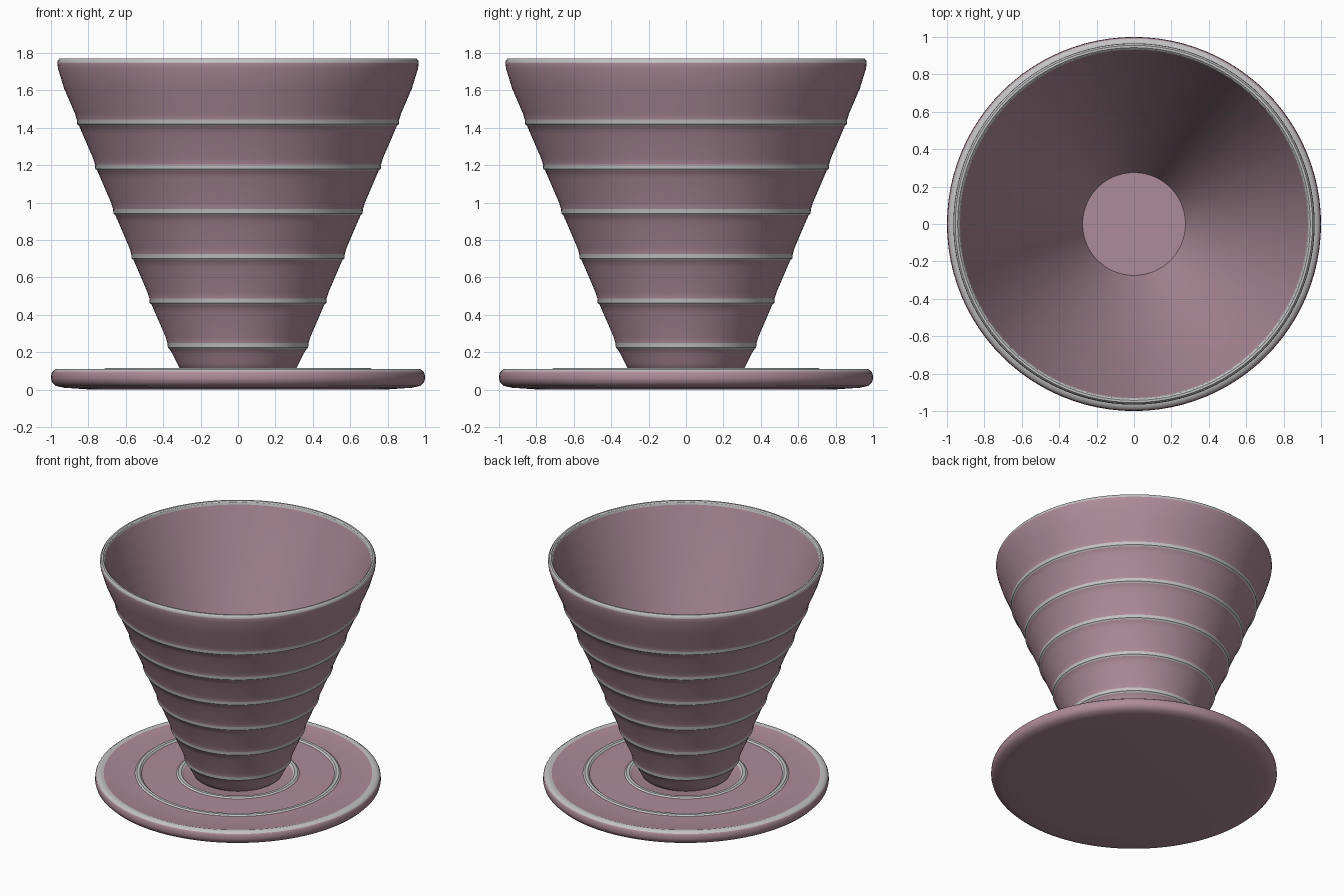
import bpy, bmesh, math

SEGMENTS = 96
PINK, GREY = 0, 1

cube = bpy.data.objects.get("Cube")
if cube:
    bpy.data.objects.remove(cube, do_unlink=True)


def make_material(name, colour):
    mat = bpy.data.materials.new(name)
    mat.use_nodes = True
    mat.diffuse_color = colour
    mat.node_tree.nodes["Principled BSDF"].inputs["Base Color"].default_value = colour
    return mat


materials = [make_material("dusty pink", (0.42, 0.26, 0.315, 1)),
             make_material("light grey", (0.55, 0.54, 0.55, 1))]


def lathe(name, profile):
    """Spin (radius, height, colour of the band ending here) about z."""
    bm = bmesh.new()
    rows = []
    for r, z, _ in profile:
        count = SEGMENTS if r > 0 else 1
        rows.append([bm.verts.new((r * math.cos(2 * math.pi * i / SEGMENTS),
                                   r * math.sin(2 * math.pi * i / SEGMENTS), z))
                     for i in range(count)])
    for low, high, point in zip(rows, rows[1:], profile[1:]):
        for i in range(SEGMENTS):
            j = (i + 1) % SEGMENTS
            corners = [low[i % len(low)], low[j % len(low)],
                       high[j % len(high)], high[i % len(high)]]
            face = bm.faces.new(list(dict.fromkeys(corners)))
            face.material_index = point[2]
    bmesh.ops.recalc_face_normals(bm, faces=bm.faces)
    mesh = bpy.data.meshes.new(name)
    bm.to_mesh(mesh)
    bm.free()
    for mat in materials:
        mesh.materials.append(mat)
    obj = bpy.data.objects.new(name, mesh)
    bpy.context.collection.objects.link(obj)
    bpy.ops.object.select_all(action="DESELECT")
    obj.select_set(True)
    bpy.context.view_layer.objects.active = obj
    bpy.ops.object.shade_smooth_by_angle(angle=math.radians(35))
    return obj


# Saucer: rounded edge, grey rim and two raised grey rings round a shallow seat
saucer = [(0, 0, PINK), (0.78, 0, PINK), (0.93, 0.01, PINK), (0.975, 0.02, PINK),
          (0.995, 0.04, PINK), (1, 0.06, PINK), (0.998, 0.085, PINK),
          (0.992, 0.097, PINK), (0.975, 0.109, GREY), (0.955, 0.111, GREY),
          (0.94, 0.106, GREY)]
for outer, inner in ((0.72, 0.675), (0.43, 0.385)):
    saucer += [(outer, 0.106, PINK), (outer - 0.012, 0.115, GREY),
               (inner + 0.012, 0.115, GREY), (inner, 0.104, GREY)]
saucer += [(0.375, 0.1, PINK), (0, 0.1, PINK)]
lathe("saucer", saucer)

# Cup: stepped outer wall with a grey band at each step, grey lip, plain inner cone
cup = [(0, 0.102, PINK), (0.295, 0.102, PINK), (0.312, 0.115, PINK),
       (0.325, 0.14, PINK), (0.35, 0.19, PINK)]
STEPS, PITCH, SHRINK = 6, 0.239, 0.097
for k in range(STEPS):
    r, z = 0.375 + SHRINK * k, 0.236 + PITCH * k
    cup += [(r - 0.01, z - 0.02, PINK), (r, z - 0.012, GREY), (r + 0.002, z + 0.012, GREY),
            (r + 0.012, z + 0.045, PINK), (r + 0.07, z + 0.18, PINK)]
cup += [(0.962, 1.715, PINK), (0.966, 1.745, PINK), (0.964, 1.76, GREY),
        (0.955, 1.77, GREY), (0.943, 1.77, GREY), (0.934, 1.762, GREY),
        (0.93, 1.745, GREY), (0.29, 0.16, PINK), (0.275, 0.125, PINK), (0, 0.125, PINK)]
lathe("cup", cup)
